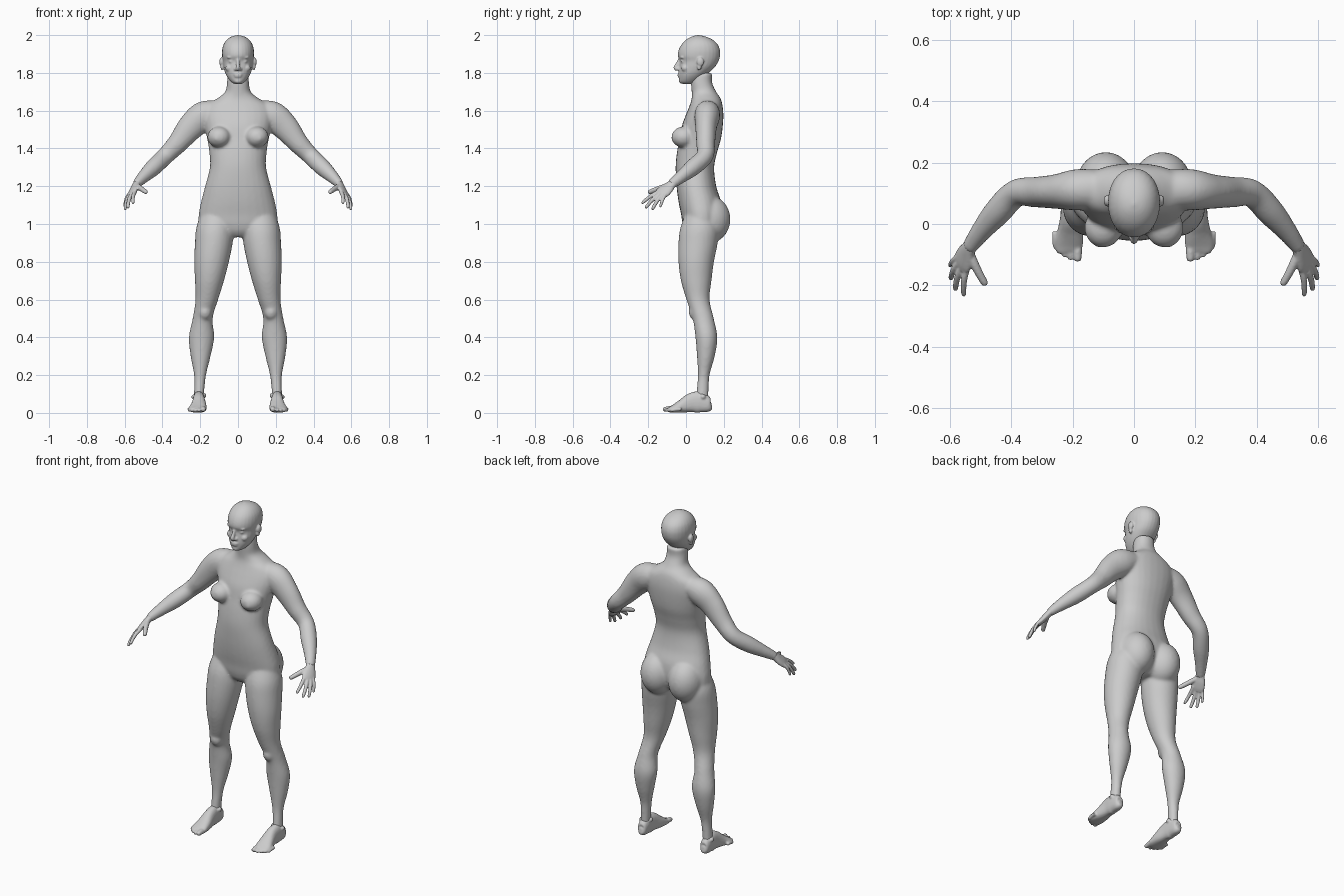
import bpy, bmesh, math
from mathutils import Vector, Matrix


def spline(rows, sub=6):
    """Catmull-Rom interpolation of tuples of any length."""
    rows = [Vector(r) for r in rows]
    out = []
    for i in range(len(rows) - 1):
        a, b, c, d = rows[max(i - 1, 0)], rows[i], rows[i + 1], rows[min(i + 2, len(rows) - 1)]
        for k in range(sub):
            t = k / sub
            out.append(0.5 * (2 * b + (c - a) * t + (2 * a - 5 * b + 4 * c - d) * t * t
                              + (3 * b - a - 3 * c + d) * t ** 3))
    return out + [rows[-1]]


def loft(bm, rings, n=28, p=1.0):
    """Skin rings given as (centre, half-axis u, half-axis v)."""
    def sp(v):
        return math.copysign(abs(v) ** p, v)
    loops = []
    for c, u, v in rings:
        loops.append([bm.verts.new(c + u * sp(math.cos(math.tau * i / n)) + v * sp(math.sin(math.tau * i / n)))
                      for i in range(n)])
    for a, b in zip(loops, loops[1:]):
        for i in range(n):
            j = (i + 1) % n
            bm.faces.new((a[i], a[j], b[j], b[i]))
    bm.faces.new(loops[0])
    bm.faces.new(loops[-1])


def stack(bm, rows, s=1, p=0.92):
    """Horizontal sections: (z, centre x, half width, front y, back y)."""
    loft(bm, [(Vector((s * x, (f + b) / 2, z)), Vector((max(w, .002), 0, 0)), Vector((0, max(b - f, .004) / 2, 0)))
              for z, x, w, f, b in spline(rows)], p=p)


def tube(bm, rows, up, s=1, n=20, p=1.0):
    """Sections across a path: (x, y, z, half width, half thickness along up)."""
    pts = spline([(s * r[0],) + tuple(r[1:]) for r in rows])
    up = Vector((s * up[0], up[1], up[2]))
    rings = []
    for i, r in enumerate(pts):
        t = Vector(pts[min(i + 1, len(pts) - 1)][:3]) - Vector(pts[max(i - 1, 0)][:3])
        side = t.cross(up).normalized()
        rings.append((Vector(r[:3]), side * max(r[3], .001), side.cross(t).normalized() * max(r[4], .001)))
    loft(bm, rings, n, p)


def ball(bm, c, r):
    m = Matrix.Translation(c) @ Matrix.Diagonal((*r, 1))
    bmesh.ops.create_uvsphere(bm, u_segments=28, v_segments=18, radius=1, matrix=m)


def digit(bm, a, b, r, up, s, bend=0.0):
    """Rounded finger or toe from a to b, slightly arched along up."""
    a, b, up = Vector(a), Vector(b), Vector(up)
    rows = []
    for t, k in ((0, 1), (.35, 1), (.65, .92), (.9, .82), (.97, .6), (1, .25)):
        c = a.lerp(b, t) + up * bend * math.sin(math.pi * t)
        rows.append((*c, r * k, r * k))
    tube(bm, rows, up, s, 12)


def finish(name, bm, voxel, smooth):
    bmesh.ops.recalc_face_normals(bm, faces=bm.faces)
    me = bpy.data.meshes.new(name)
    bm.to_mesh(me)
    bm.free()
    ob = bpy.data.objects.new(name, me)
    bpy.context.collection.objects.link(ob)
    m = ob.modifiers.new("fuse", 'REMESH')
    m.mode, m.voxel_size, m.use_smooth_shade = 'VOXEL', voxel, True
    m = ob.modifiers.new("soften", 'SMOOTH')
    m.factor, m.iterations = 0.5, smooth
    return ob


# Body: torso with neck
bm = bmesh.new()
stack(bm, [(.93, 0, .05, .02, .12), (.96, 0, .13, -.005, .16), (1.0, 0, .2, -.018, .18), (1.05, 0, .208, -.026, .19),
           (1.12, 0, .195, -.04, .185), (1.2, 0, .174, -.05, .16), (1.3, 0, .149, -.055, .149),
           (1.38, 0, .152, -.048, .165), (1.45, 0, .163, -.035, .185), (1.52, 0, .178, -.022, .195),
           (1.58, 0, .185, 0, .198), (1.63, 0, .165, .02, .193), (1.665, 0, .11, .03, .183),
           (1.70, 0, .068, .03, .16), (1.75, 0, .058, .026, .138), (1.80, 0, .055, .03, .14)])
for s in (1, -1):
    # Breasts and buttocks
    ball(bm, (s * .1, -.012, 1.46), (.062, .065, .056))
    ball(bm, (s * .115, -.068, 1.452), (.012, .012, .012))
    ball(bm, (s * .092, .125, 1.025), (.098, .11, .125))
    # Legs
    stack(bm, [(1.06, .11, .085, .0, .15), (.98, .121, .1, -.03, .175), (.9, .128, .1, -.04, .168),
               (.8, .14, .092, -.04, .148), (.7, .151, .077, -.027, .135), (.6, .165, .06, .002, .125),
               (.5, .187, .053, .035, .147), (.4, .193, .067, .05, .166), (.3, .198, .053, .058, .152),
               (.2, .201, .032, .063, .125), (.12, .205, .027, .056, .12), (.04, .208, .026, .05, .118)], s, 1.0)
    ball(bm, (s * .175, .05, .535), (.036, .036, .045))
    # Arms
    tube(bm, [(.1, .115, 1.6, .055, .06), (.18, .112, 1.573, .078, .068), (.25, .106, 1.513, .071, .057),
              (.32, .104, 1.427, .055, .05), (.385, .1, 1.36, .046, .045), (.445, .04, 1.302, .045, .045),
              (.5, -.025, 1.25, .034, .034), (.54, -.08, 1.208, .023, .026)], (0, 1, 0), s)
finish("body", bm, .008, 8)

# Head with face and ears
bm = bmesh.new()
stack(bm, [(1.742, 0, .02, -.02, .03), (1.752, 0, .036, -.034, .06), (1.775, 0, .055, -.037, .09),
           (1.8, 0, .068, -.038, .12), (1.83, 0, .076, -.036, .152), (1.862, 0, .08, -.033, .172),
           (1.89, 0, .084, -.043, .18), (1.92, 0, .084, -.039, .18), (1.95, 0, .077, -.024, .168),
           (1.975, 0, .06, .0, .142), (1.992, 0, .035, .03, .105), (2.0, 0, .004, .06, .07)], p=.95)
tube(bm, [(0, -.03, 1.878, .008, .008), (0, -.042, 1.85, .009, .011), (0, -.052, 1.828, .012, .014),
          (0, -.045, 1.815, .014, .008)], (0, -1, 0))
ball(bm, (0, -.036, 1.793), (.024, .009, .006))
ball(bm, (0, -.035, 1.782), (.02, .01, .006))
ball(bm, (0, -.022, 1.757), (.022, .016, .014))
for s in (1, -1):
    ball(bm, (s * .013, -.038, 1.82), (.009, .01, .008))
    ball(bm, (s * .034, -.014, 1.86), (.016, .014, .009))
    ball(bm, (s * .034, -.018, 1.882), (.026, .014, .007))
    ball(bm, (s * .045, -.003, 1.825), (.022, .022, .02))
    ball(bm, (s * .088, .076, 1.858), (.011, .019, .024))
    ball(bm, (s * .084, .07, 1.832), (.009, .012, .018))
finish("head", bm, .005, 2)

palm_up = (.75, -.2, .63)
fingers = [((.544, -.15, 1.168), (.555, -.235, 1.108), .0105), ((.563, -.144, 1.156), (.583, -.216, 1.083), .0108),
           ((.577, -.13, 1.15), (.598, -.18, 1.074), .0105), ((.584, -.11, 1.151), (.6, -.137, 1.088), .009)]
toes = [(.184, -.122, .015), (.207, -.118, .011), (.226, -.109, .0105), (.243, -.097, .0105), (.257, -.08, .01)]
for s, side in ((1, "left"), (-1, "right")):
    # Hand: palm, four fingers, thumb
    bm = bmesh.new()
    tube(bm, [(.517, -.048, 1.232, .026, .023), (.537, -.076, 1.21, .026, .019), (.549, -.1, 1.187, .036, .018),
              (.56, -.125, 1.166, .04, .015), (.568, -.14, 1.152, .034, .01)], palm_up, s)
    for a, b, r in fingers:
        digit(bm, Vector(a).lerp(Vector((.54, -.09, 1.2)), .2), b, r, palm_up, s, .008)
    digit(bm, (.537, -.092, 1.203), (.483, -.2, 1.166), .0145, palm_up, s, .004)
    finish(side + "_hand", bm, .004, 2)

    # Foot: sole, toes, ankle bones
    bm = bmesh.new()
    tube(bm, [(.208, .136, .04, .01, .014), (.208, .122, .04, .026, .036), (.208, .075, .056, .031, .056),
              (.207, .03, .054, .033, .052), (.208, -.02, .036, .041, .036), (.213, -.06, .023, .047, .023),
              (.216, -.085, .017, .042, .015), (.216, -.095, .015, .028, .01)], (0, 0, 1), s, p=.85)
    for x, y, r in toes:
        digit(bm, (x, y + .055, .02), (x, y, r + .001), r, (0, 0, 1), s, .003)
    ball(bm, (s * .234, .09, .085), (.012, .014, .014))
    ball(bm, (s * .18, .08, .092), (.012, .014, .014))
    for v in bm.verts:
        v.co.z = max(v.co.z, 0)
    finish(side + "_foot", bm, .005, 2)
